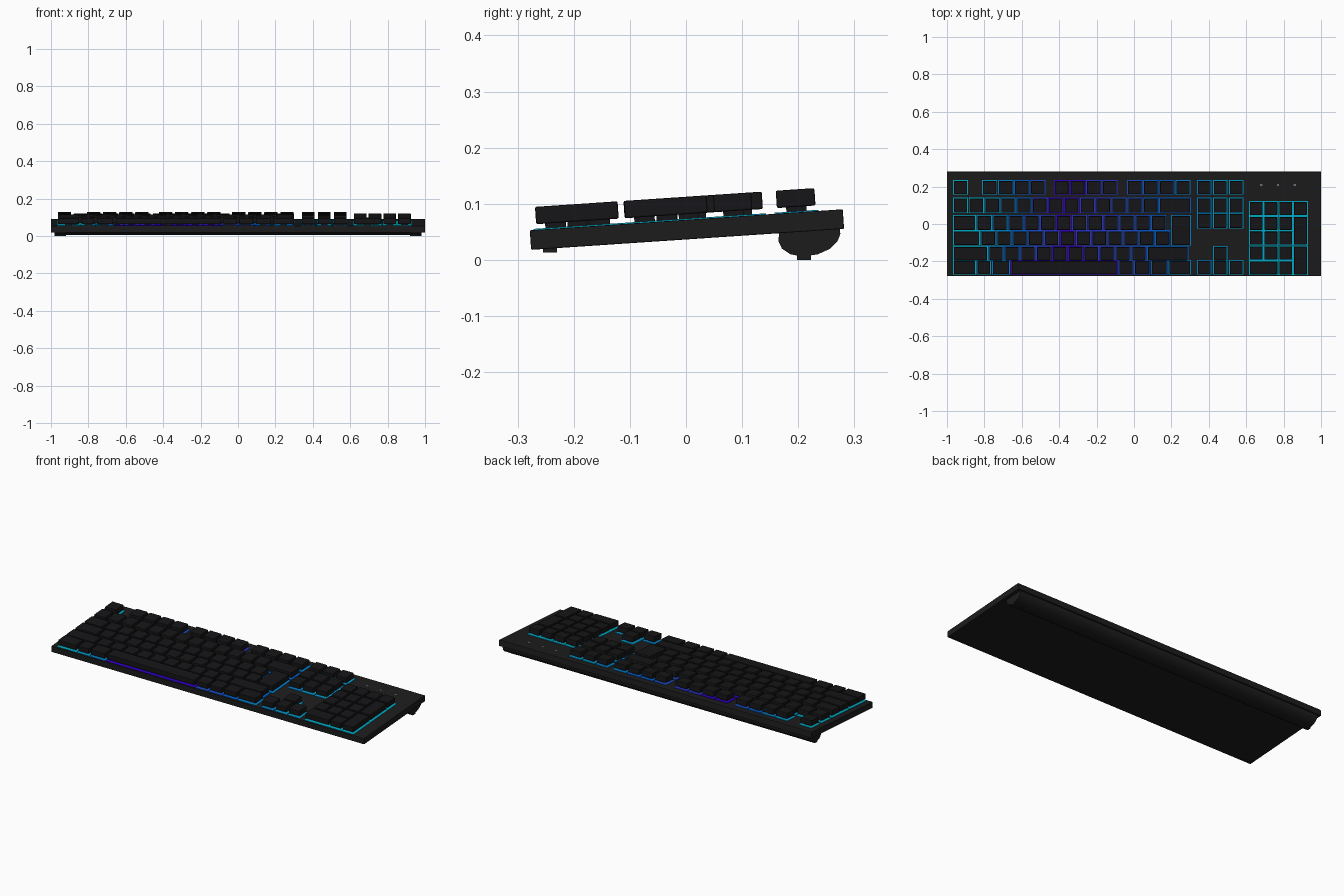
import bpy, bmesh, math
from mathutils import Matrix, Vector

if "Cube" in bpy.data.objects:
    bpy.data.objects.remove(bpy.data.objects["Cube"])

TILT = Matrix.Translation((0, 0, 0.0715)) @ Matrix.Rotation(math.atan(0.067), 4, 'X')


def material(name, rgb):
    m = bpy.data.materials.new(name)
    m.diffuse_color = (*rgb, 1)
    m.use_nodes = True
    m.node_tree.nodes["Principled BSDF"].inputs["Base Color"].default_value = m.diffuse_color
    return m


def boxes(name, items, mat, bevel=0.0, matrix=TILT):
    """One object from (x0, x1, y0, y1, z0, z1) boxes."""
    bm = bmesh.new()
    for x0, x1, y0, y1, z0, z1 in items:
        m = Matrix.Translation(((x0 + x1) / 2, (y0 + y1) / 2, (z0 + z1) / 2)) \
            @ Matrix.Diagonal((x1 - x0, y1 - y0, z1 - z0, 1))
        bmesh.ops.create_cube(bm, size=1, matrix=m)
    return finish(name, bm, mat, bevel, matrix)


def finish(name, bm, mat, bevel=0.0, matrix=Matrix()):
    bmesh.ops.recalc_face_normals(bm, faces=bm.faces)
    me = bpy.data.meshes.new(name)
    bm.to_mesh(me)
    bm.free()
    ob = bpy.data.objects.new(name, me)
    bpy.context.collection.objects.link(ob)
    ob.matrix_world = matrix
    me.materials.append(mat)
    if bevel:
        b = ob.modifiers.new("soft_edges", 'BEVEL')
        b.width, b.segments = bevel, 2
    return ob


black = material("case_black", (0.012, 0.012, 0.012))
key_black = material("key_black", (0.008, 0.008, 0.009))
white = material("indicator_white", (0.8, 0.8, 0.8))

# Case slab, tilted up towards the back
boxes("case", [(-1, 1, -0.279, 0.28, -0.035, 0)], black, 0.002)

# Rounded support bar under the back edge, across the width
prof = [(0.166, 0.060), (0.165, 0.033), (0.171, 0.020), (0.186, 0.010), (0.208, 0.006),
        (0.235, 0.010), (0.257, 0.020), (0.270, 0.033), (0.275, 0.046), (0.274, 0.065)]
bm = bmesh.new()
face = bm.faces.new([bm.verts.new((-0.98, y, z)) for y, z in prof])
ext = bmesh.ops.extrude_face_region(bm, geom=[face])
bmesh.ops.translate(bm, vec=Vector((1.96, 0, 0)),
                    verts=[v for v in ext["geom"] if isinstance(v, bmesh.types.BMVert)])
bar = finish("rear_support_bar", bm, black)
bpy.context.view_layer.objects.active = bar
bar.select_set(True)
bpy.ops.object.shade_smooth_by_angle(angle=math.radians(40))

# Rubber feet, front and back corners
feet = []
for s in (-1, 1):
    a, b = sorted((s * 0.92, s * 0.98))
    feet += [(a, b, -0.255, -0.23, 0.013, 0.03), (a, b, 0.198, 0.223, 0.0, 0.02)]
boxes("rubber_feet", feet, black, matrix=Matrix())

# Key layout in key units, one unit being U wide
U, GAP, LEFT = 0.0848, 0.0145, -0.963
ROW = {"f": (0.163, 0.232), "num": (0.063, 0.138), "tab": (-0.029, 0.043),
       "caps": (-0.109, -0.038), "shift": (-0.192, -0.123), "ctrl": (-0.266, -0.198)}


def run(row, start, widths):
    """Keys side by side, starting at a number of units from the left."""
    out, x = [], LEFT + start * U
    for w in widths:
        out.append((x, x + w * U - GAP, *ROW[row]))
        x += w * U
    return out


def columns(row, starts, width):
    return [(x, x + width, *ROW[row]) for x in starts]


function_keys = run("f", 0, [1])
for start in (1.83, 6.37, 10.98):
    function_keys += run("f", start, [1.015] * 4)

main_keys = run("num", 0, [1] * 13 + [2.06])
main_keys += run("tab", 0, [1.5] + [1] * 12)
main_keys += run("caps", 0, [1.75] + [1] * 12)
main_keys += run("shift", 0, [2.25] + [1] * 10 + [2.65])
main_keys += run("ctrl", 0, [1.5, 0.96, 1.2, 6.77, 1, 1.06, 1.1, 1.47])
main_keys.append((0.203, 0.299, ROW["caps"][0], ROW["tab"][1]))

NAV = (0.342, 0.427, 0.512)
nav_keys = []
for row in ("f", "num", "ctrl"):
    nav_keys += columns(row, NAV, 0.068)
nav_keys += [(x, x + 0.068, -0.018, 0.054) for x in NAV]
nav_keys += columns("shift", NAV[1:2], 0.068)

PX = [0.619 + i * 0.079 for i in range(4)]
PY = [(0.051 - i * 0.0795, 0.119 - i * 0.0795) for i in range(5)]
pad_keys = [(x, x + 0.068, *PY[0]) for x in PX]
pad_keys += [(x, x + 0.068, *PY[r]) for r in (1, 2, 3) for x in PX[:3]]
pad_keys += [(PX[0], PX[1] + 0.068, *PY[4]), (PX[2], PX[2] + 0.068, *PY[4])]
pad_keys += [(PX[3], PX[3] + 0.068, PY[r + 1][0], PY[r][1]) for r in (1, 3)]

# Keycaps with their stems
groups = {"function": function_keys, "main": main_keys,
          "navigation": nav_keys, "numpad": pad_keys}
for name, keys in groups.items():
    boxes(name + "_keycaps", [(*k, 0.010, 0.041) for k in keys], key_black, 0.003)
    stems = []
    for x0, x1, y0, y1 in keys:
        cx, cy, r = (x0 + x1) / 2, (y0 + y1) / 2, 0.018
        stems.append((cx - r, cx + r, cy - r, cy + r, -0.002, 0.012))
    boxes(name + "_key_stems", stems, key_black)

# Backlight plates under the keys, violet-blue near x = -0.38 fading to cyan
BINS, E = 7, 0.005
bins = [[] for _ in range(BINS)]
for k in sum(groups.values(), []):
    d = (k[0] + k[1]) / 2 + 0.38
    t = min(1, -d / 0.5 if d < 0 else d / 1.05)
    bins[round(t * (BINS - 1))].append(
        (k[0] - E, k[1] + E, k[2] - E, k[3] + E, -0.001, 0.002))
violet, blue, cyan = Vector((0.03, 0, 0.6)), Vector((0, 0.11, 0.6)), Vector((0, 0.42, 0.58))
for i, plates in enumerate(bins):
    t = 2 * i / (BINS - 1)
    col = violet.lerp(blue, t) if t < 1 else blue.lerp(cyan, t - 1)
    if plates:
        boxes(f"backlight_{i}", plates, material(f"glow_{i}", col))

# Indicator lights above the numpad
boxes("indicator_lights", [(x - 0.006, x + 0.006, 0.206, 0.211, -0.001, 0.001)
                           for x in (0.68, 0.77, 0.86)], white)
